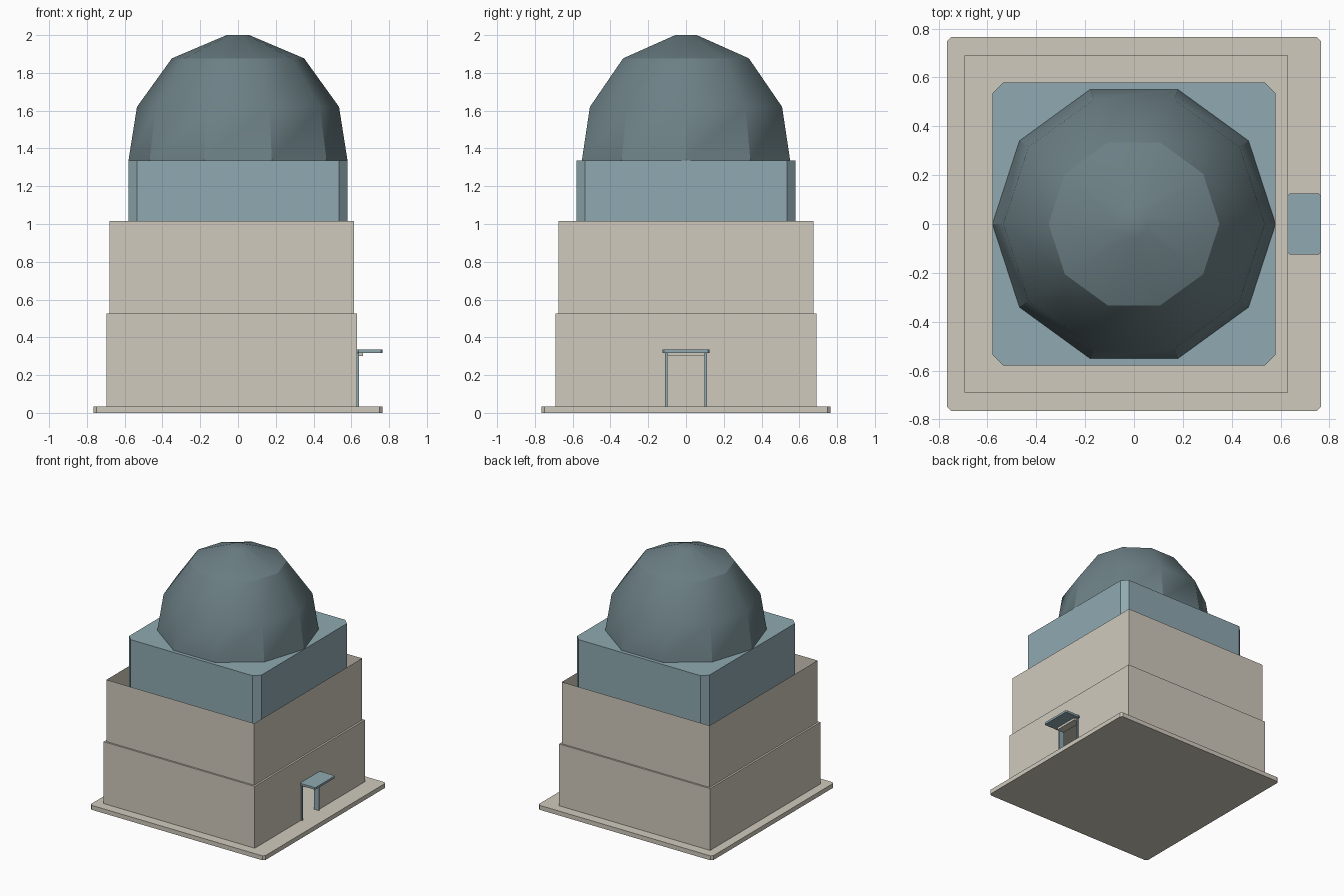
import bpy
import bmesh
import math

cube = bpy.data.objects.get("Cube")
if cube:
    bpy.data.objects.remove(cube, do_unlink=True)


def material(name, rgb):
    m = bpy.data.materials.new(name)
    m.use_nodes = True
    m.diffuse_color = (*rgb, 1)
    m.node_tree.nodes["Principled BSDF"].inputs["Base Color"].default_value = (*rgb, 1)
    return m


CREAM = material("cream plaster", (0.63, 0.59, 0.51))
BLUE = material("pale blue", (0.275, 0.40, 0.44))
SLATE = material("slate grey", (0.15, 0.215, 0.235))


def finish(bm, name, mat):
    mesh = bpy.data.meshes.new(name)
    bm.to_mesh(mesh)
    bm.free()
    mesh.materials.append(mat)
    ob = bpy.data.objects.new(name, mesh)
    bpy.context.collection.objects.link(ob)
    return ob


def loft(name, mat, rings, bottom=True, top=True):
    """Join equal-sized rings of points, with optional end caps."""
    bm = bmesh.new()
    loops = [[bm.verts.new(p) for p in ring] for ring in rings]
    n = len(loops[0])
    for low, high in zip(loops, loops[1:]):
        for i in range(n):
            j = (i + 1) % n
            bm.faces.new((low[i], low[j], high[j], high[i]))
    if bottom:
        bm.faces.new(loops[0][::-1])
    if top:
        bm.faces.new(loops[-1])
    return finish(bm, name, mat)


def rect(x0, x1, y0, y1, z, c=0):
    """Rectangle outline, with corners cut by c."""
    if not c:
        return [(x0, y0, z), (x1, y0, z), (x1, y1, z), (x0, y1, z)]
    return [(x0 + c, y0, z), (x1 - c, y0, z), (x1, y0 + c, z), (x1, y1 - c, z),
            (x1 - c, y1, z), (x0 + c, y1, z), (x0, y1 - c, z), (x0, y0 + c, z)]


def box(name, mat, x0, x1, y0, y1, z0, z1, c=0, **caps):
    return loft(name, mat, [rect(x0, x1, y0, y1, z, c) for z in (z0, z1)], **caps)


# Base slab
BASE, LEDGE, RIM, DRUM = 0.035, 0.525, 1.015, 1.335
box("base_slab", CREAM, -0.765, 0.765, -0.765, 0.765, 0, BASE, 0.016)

# Lower storey: hollow shell with a doorway in the +x wall
X0, X1, Y = -0.695, 0.63, 0.69
DOOR_Y, DOOR_Z = 0.11, 0.32
bm = bmesh.new()


def panel(*points):
    bm.faces.new([bm.verts.new(p) for p in points])


def door_wall(y0, y1, z0, z1):
    panel((X1, y0, z0), (X1, y1, z0), (X1, y1, z1), (X1, y0, z1))


panel((X0, -Y, BASE), (X1, -Y, BASE), (X1, -Y, LEDGE), (X0, -Y, LEDGE))
panel((X1, Y, BASE), (X0, Y, BASE), (X0, Y, LEDGE), (X1, Y, LEDGE))
panel((X0, Y, BASE), (X0, -Y, BASE), (X0, -Y, LEDGE), (X0, Y, LEDGE))
panel(*rect(X0, X1, -Y, Y, LEDGE))
door_wall(-Y, -DOOR_Y, BASE, LEDGE)
door_wall(DOOR_Y, Y, BASE, LEDGE)
door_wall(-DOOR_Y, DOOR_Y, DOOR_Z, LEDGE)
bmesh.ops.remove_doubles(bm, verts=bm.verts, dist=0.0001)
finish(bm, "lower_storey", CREAM)

# Upper storey: open-topped parapet walls
box("upper_storey", CREAM, -0.68, 0.615, -0.676, 0.676, LEDGE, RIM,
    bottom=False, top=False)

# Door frame, lintel and canopy
for side, y in (("right", -0.104), ("left", 0.104)):
    box("door_post_" + side, BLUE, 0.60, 0.64, y - 0.006, y + 0.006, BASE, DOOR_Z)
box("door_lintel", CREAM, 0.60, 0.663, -0.098, 0.098, 0.30, 0.32)
box("door_canopy", BLUE, 0.63, 0.765, -0.125, 0.125, 0.318, 0.335, 0.008)

# Drum block with cut corners
box("drum_block", BLUE, -0.58, 0.58, -0.58, 0.58, LEDGE, DRUM, 0.045)

# Ten-sided dome
profile = [(0.58, DRUM), (0.535, 1.62), (0.35, 1.877), (0.06, 2.0)]
dome = loft("dome", SLATE, [
    [(r * math.cos(a), r * math.sin(a), z)
     for a in (i * math.tau / 10 for i in range(10))]
    for r, z in profile])
bpy.ops.object.select_all(action="DESELECT")
dome.select_set(True)
bpy.context.view_layer.objects.active = dome
bpy.ops.object.shade_smooth_by_angle(angle=math.radians(30))
